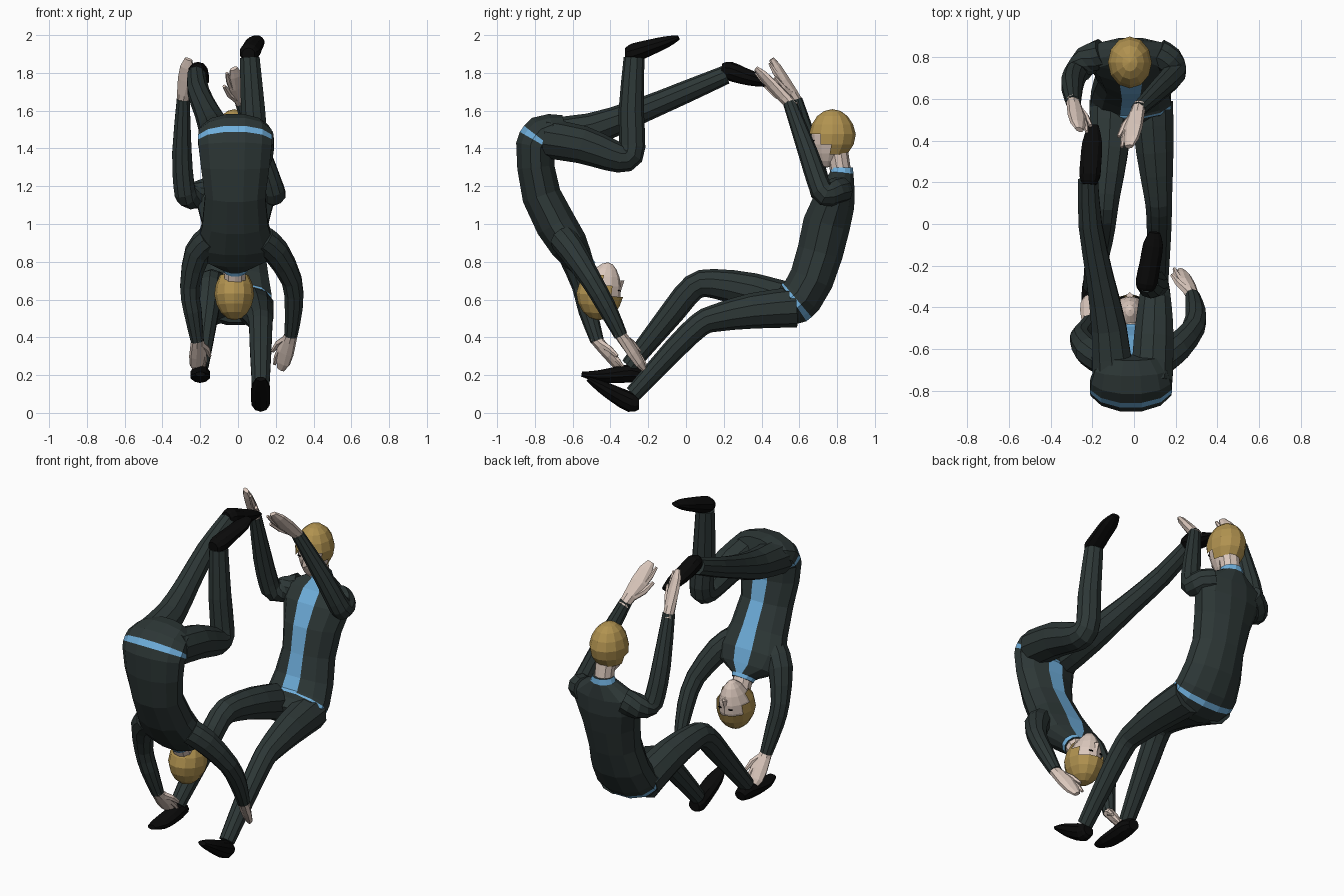
import bpy, bmesh, math
from mathutils import Vector as V, Matrix

def mat(name, c):
    m = bpy.data.materials.new(name)
    m.diffuse_color = (*c, 1)
    return m

SUIT = mat("dark suit", (0.026, 0.038, 0.037))
BLUE = mat("light blue", (0.16, 0.43, 0.72))
SKIN = mat("skin", (0.70, 0.57, 0.50))
HAIR = mat("blond hair", (0.44, 0.29, 0.08))
SHOE = mat("black shoe", (0.003, 0.003, 0.003))

def finish(bm, name, mats):
    bmesh.ops.recalc_face_normals(bm, faces=bm.faces)
    me = bpy.data.meshes.new(name)
    bm.to_mesh(me)
    bm.free()
    for m in mats:
        me.materials.append(m)
    ob = bpy.data.objects.new(name, me)
    bpy.context.collection.objects.link(ob)
    return ob

def refine(rings):
    """Insert one spline midpoint between each pair of rings."""
    r = [V(p) for p in rings]
    out = []
    for i in range(len(r) - 1):
        a, d = r[max(i - 1, 0)], r[min(i + 2, len(r) - 1)]
        out += [r[i], (r[i] + r[i + 1]) * 0.5625 - (a + d) * 0.0625]
    return out + [r[-1]]

def tube(name, rings, mats, n=10, ref=(1, 0, 0), rule=None):
    """Loft of ellipses: each ring is x, y, z, half width along ref, half depth."""
    bm = bmesh.new()
    ps = [V(r[:3]) for r in rings]
    loops = []
    for i, r in enumerate(rings):
        d0 = (ps[i] - ps[max(i - 1, 0)]).normalized()
        d1 = (ps[min(i + 1, len(ps) - 1)] - ps[i]).normalized()
        t = (d0 + d1).normalized()
        side = (V(ref) - t * t.dot(V(ref))).normalized()
        up = t.cross(side)
        loops.append([bm.verts.new(ps[i] + side * r[3] * math.cos(a) + up * r[4] * math.sin(a))
                      for a in [(k + .5) * math.tau / n for k in range(n)]])
    for i in range(len(loops) - 1):
        for k in range(n):
            q = (k + 1) % n
            f = bm.faces.new((loops[i][k], loops[i][q], loops[i + 1][q], loops[i + 1][k]))
            if rule:
                f.material_index = rule(i, k)
    bm.faces.new(loops[0])
    bm.faces.new(loops[-1])
    return finish(bm, name, mats)

def limb(name, pts):
    return tube(name, refine([(*p[:3], p[3], p[3]) for p in pts]), [SUIT])

def torso(name, rows, belt):
    """Suit body with blue belt, front stripe and collar."""
    last = len(rows) - 2
    tube(name, [(-.015, *r) for r in rows], [SUIT, BLUE], 12,
         rule=lambda i, k: int(i == belt or i == last or (k == 8 and i > belt)))

def hand(name, wrist, tip, inward, facing):
    a, b = V(wrist), V(tip)
    ref = V((inward, .6 * facing, 0)).normalized()
    t = (b - a).normalized()
    side = (ref - t * t.dot(ref)).normalized()
    at = lambda f, s, w, d: (*(a.lerp(b, f) + side * s), w, d)
    tube(name + "_palm", [at(-.12, 0, .032, .03), at(.15, 0, .04, .03), at(.5, 0, .05, .027),
                          at(.8, -.008, .04, .022), at(1, -.008, .022, .012)], [SKIN], 8, side)
    tube(name + "_thumb", [at(.12, .015, .022, .022), at(.38, .052, .018, .018),
                           at(.66, .068, .01, .01)], [SKIN], 6, side)
    tube(name + "_finger", [at(.45, .03, .018, .018), at(.75, .036, .015, .015),
                            at(.97, .034, .008, .008)], [SKIN], 6, side)

def head(name, centre, up, facing):
    """Head with local y pointing out of the face and local z to the crown."""
    z = V(up).normalized()
    y = V((0, facing, 0))
    y = (y - z * y.dot(z)).normalized()
    x = y.cross(z)
    M = Matrix((x, y, z)).transposed().to_4x4()
    M.translation = V(centre)

    def shell(w, d, h, keep):
        bm = bmesh.new()
        bmesh.ops.create_uvsphere(bm, u_segments=12, v_segments=9, radius=1)
        bmesh.ops.delete(bm, geom=[f for f in bm.faces if not keep(f.calc_center_median())],
                         context='FACES')
        for v in bm.verts:
            low = max(0, -v.co.z)
            v.co.x *= w * (1 - .35 * low)
            v.co.y = v.co.y * d * (1 - .3 * low) + .03 * low
            v.co.z *= h
        bm.transform(M)
        return bm
    finish(shell(.092, .112, .15, lambda c: True), name + "_head", [SKIN])
    # hair cap: short fringe in front, longer at sides and back
    finish(shell(.107, .126, .16, lambda c: c.z > .2 or (c.z > -.15 and c.y < .6)
                 or (c.z > -.5 and c.y < .2)), name + "_hair", [HAIR])
    # nose and eyes
    bm = bmesh.new()
    bmesh.ops.create_cone(bm, cap_ends=True, segments=4, radius1=.018, radius2=.006, depth=.05,
                          matrix=M @ Matrix.Translation((0, .106, -.035)))
    finish(bm, name + "_nose", [SKIN])
    for s in (-1, 1):
        bm = bmesh.new()
        bmesh.ops.create_cube(bm, size=1, matrix=M @ Matrix.Translation((s * .036, .103, -.005))
                              @ Matrix.Rotation(-s * .35, 4, 'Z') @ Matrix.Diagonal((.022, .008, .005, 1)))
        finish(bm, name + "_eye", [SHOE])

# Upside-down figure
torso("inverted_torso", [
    (-.64, 1.52, .13, .06), (-.70, 1.505, .18, .085), (-.75, 1.48, .198, .108),
    (-.772, 1.454, .203, .112), (-.786, 1.434, .203, .112), (-.797, 1.41, .2, .108),
    (-.795, 1.30, .187, .102), (-.765, 1.15, .165, .107), (-.69, 1.0, .18, .112),
    (-.62, .89, .215, .105), (-.575, .82, .185, .085),
    (-.54, .775, .075, .063), (-.527, .758, .066, .062)], 3)
tube("inverted_neck", [(-.015, -.55, .80, .056, .054), (-.018, -.47, .64, .06, .058)], [SKIN])
head("inverted", (-.02, -.455, .65), (0, -.08, -1), 1)
limb("inverted_straight_leg", [(-.1, -.75, 1.455, .105), (-.12, -.5, 1.50, .088),
     (-.165, -.25, 1.595, .068), (-.21, 0, 1.70, .059), (-.22, .21, 1.79, .05)])
limb("inverted_bent_leg", [(.085, -.75, 1.455, .105), (.095, -.55, 1.42, .1), (.1, -.4, 1.365, .085),
     (.1, -.315, 1.35, .074), (.093, -.285, 1.41, .07), (.08, -.29, 1.6, .067), (.062, -.275, 1.88, .055)])
limb("inverted_right_arm", [(.13, -.65, .92, .075), (.2, -.6, .855, .072), (.285, -.5, .70, .056),
     (.295, -.42, .56, .05), (.28, -.345, .41, .036)])
limb("inverted_left_arm", [(-.15, -.65, .92, .075), (-.215, -.61, .845, .072), (-.255, -.55, .67, .054),
     (-.24, -.52, .54, .05), (-.215, -.47, .38, .036)])
hand("inverted_right_hand", (.28, -.345, .41), (.22, -.22, .235), -1, 1)
hand("inverted_left_hand", (-.215, -.47, .38), (-.21, -.34, .23), 1, 1)

# Seated figure
torso("seated_torso", [
    (.47, .545, .13, .07), (.53, .56, .185, .105), (.572, .583, .2, .122), (.589, .597, .2, .122),
    (.612, .617, .198, .121), (.665, .71, .183, .122), (.71, .85, .163, .126), (.745, 1.0, .18, .13),
    (.785, 1.12, .212, .115), (.812, 1.2, .21, .086),
    (.825, 1.272, .075, .064), (.825, 1.3, .062, .06)], 2)
tube("seated_neck", [(-.015, .825, 1.24, .056, .054), (-.018, .795, 1.42, .06, .058)], [SKIN])
head("seated", (-.02, .775, 1.448), (0, 0, 1), -1)
limb("seated_left_leg", [(-.11, .58, .57, .108), (-.12, .35, .645, .096), (-.14, .14, .685, .077),
     (-.15, .04, .665, .07), (-.165, -.07, .535, .066), (-.2, -.3, .25, .046)])
limb("seated_right_leg", [(.085, .58, .56, .108), (.1, .35, .54, .094), (.115, .15, .5, .072),
     (.12, .07, .465, .065), (.12, -.06, .34, .06), (.12, -.28, .1, .046)])
limb("seated_right_arm", [(.11, .82, 1.18, .072), (.165, .785, 1.17, .072), (.19, .735, 1.16, .064),
     (.175, .7, 1.22, .058), (.12, .645, 1.38, .052), (.02, .55, 1.64, .036)])
limb("seated_left_arm", [(-.15, .82, 1.18, .072), (-.225, .785, 1.15, .072), (-.27, .73, 1.15, .062),
     (-.287, .705, 1.21, .058), (-.297, .66, 1.38, .054), (-.29, .58, 1.66, .036)])
hand("seated_right_hand", (.02, .55, 1.64), (-.03, .37, 1.82), -1, -1)
hand("seated_left_hand", (-.29, .58, 1.66), (-.255, .45, 1.87), 1, -1)

# Shoes, heel to toe
for name, rows in {
    "inverted_bent_shoe": [(.055, -.32, 1.9, .035, .032), (.06, -.28, 1.905, .054, .05),
                           (.077, -.19, 1.935, .052, .042), (.092, -.1, 1.965, .05, .03), (.1, -.04, 1.987, .026, .013)],
    "inverted_straight_shoe": [(-.215, .19, 1.815, .035, .035), (-.212, .23, 1.81, .052, .05),
                               (-.207, .3, 1.785, .053, .045), (-.2, .39, 1.76, .05, .034), (-.195, .475, 1.74, .026, .013)],
    "seated_right_shoe": [(.12, -.25, .05, .035, .032), (.12, -.29, .055, .05, .052),
                          (.12, -.37, .095, .053, .045), (.12, -.45, .14, .05, .032), (.12, -.52, .18, .026, .013)],
    "seated_left_shoe": [(-.2, -.24, .2, .035, .03), (-.2, -.29, .21, .05, .048),
                         (-.2, -.38, .2, .055, .042), (-.2, -.47, .195, .052, .03), (-.2, -.553, .205, .026, .013)],
}.items():
    tube(name, refine(rows), [SHOE])
